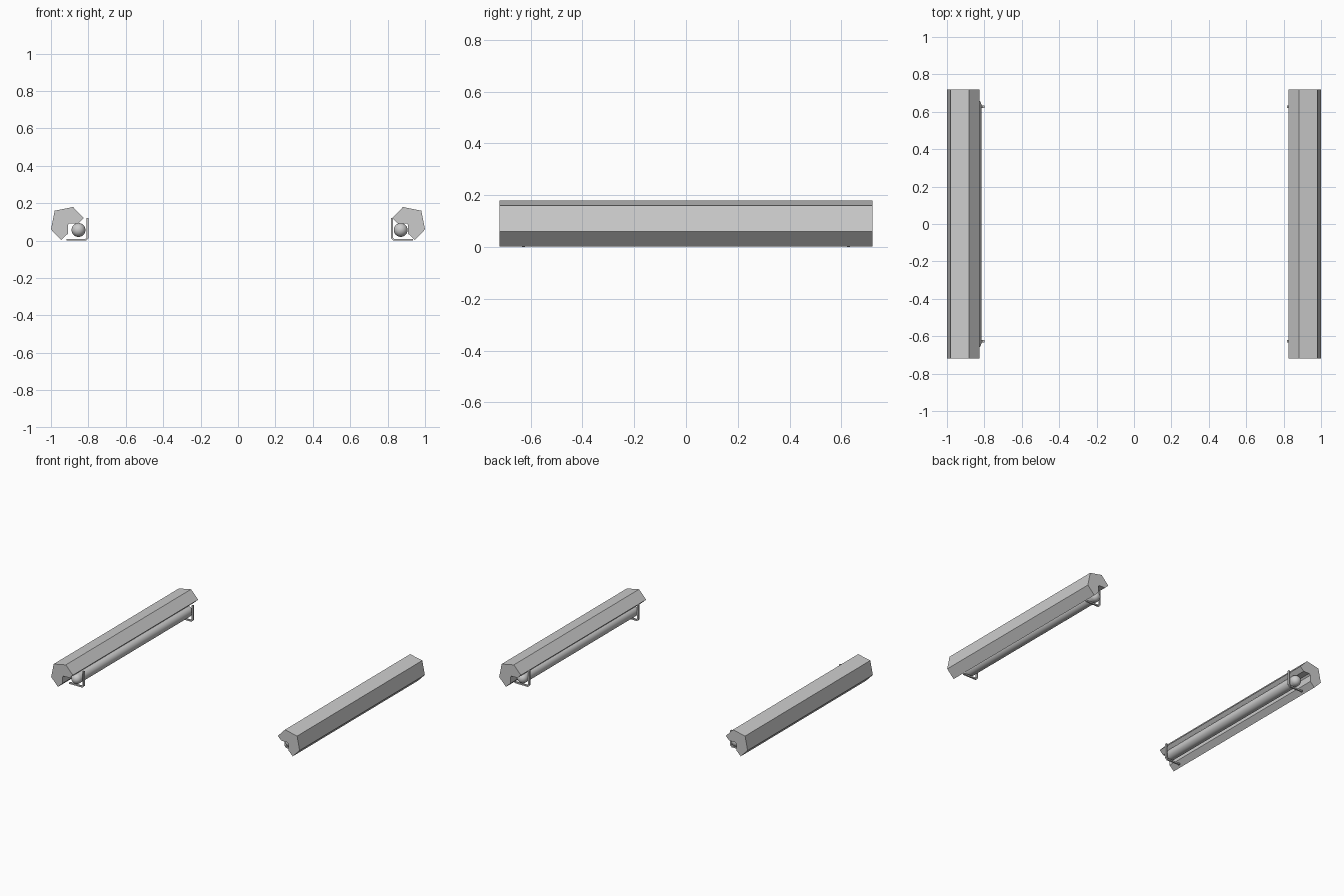
import bpy
import bmesh
import math
from mathutils import Vector, Matrix

old = bpy.data.objects.get("Cube")
if old:
    bpy.data.objects.remove(old, do_unlink=True)

grey = bpy.data.materials.new("light grey")
grey.use_nodes = True
color = (0.6, 0.6, 0.6, 1)
grey.diffuse_color = color
grey.node_tree.nodes["Principled BSDF"].inputs["Base Color"].default_value = color


def add_object(name, bm):
    bmesh.ops.recalc_face_normals(bm, faces=bm.faces)
    mesh = bpy.data.meshes.new(name)
    bm.to_mesh(mesh)
    bm.free()
    mesh.materials.append(grey)
    obj = bpy.data.objects.new(name, mesh)
    bpy.context.collection.objects.link(obj)
    return obj


def extrude_profile(name, points, side, y, depth):
    """Extrude an x-z outline along y, mirrored to the chosen side."""
    bm = bmesh.new()
    verts = [bm.verts.new((side * px, y - depth / 2, pz)) for px, pz in points]
    face = bm.faces.new(verts)
    moved = bmesh.ops.extrude_face_region(bm, geom=[face])["geom"]
    bmesh.ops.translate(bm, vec=(0, depth, 0),
                        verts=[v for v in moved if isinstance(v, bmesh.types.BMVert)])
    return add_object(name, bm)


def capsule(name, x, z, radius, half):
    """Smooth round tube with domed ends."""
    bm = bmesh.new()
    bmesh.ops.create_uvsphere(bm, u_segments=32, v_segments=16, radius=radius,
                              matrix=Matrix.Rotation(math.pi / 2, 4, 'X'))
    # Cut the ball at its equator and pull the halves apart
    for v in bm.verts:
        if v.co.y > 1e-5:
            v.co.y += half
        elif v.co.y < -1e-5:
            v.co.y -= half
        else:
            v.co.y = half
    equator = [e for e in bm.edges if all(abs(v.co.y - half) < 1e-6 for v in e.verts)]
    bottom = [f for f in bm.faces if f.calc_center_median().y < half
              and any(v.co.y < 0 for v in f.verts)]
    bmesh.ops.split(bm, geom=bottom)
    rims = [e for e in bm.edges if e.is_boundary]
    lower = {v for f in bm.faces if any(w.co.y < 0 for w in f.verts) for v in f.verts}
    for v in lower:
        if v.co.y > 0:
            v.co.y = -half
    bmesh.ops.bridge_loops(bm, edges=rims)
    bmesh.ops.translate(bm, vec=Vector((x, 0, z)), verts=bm.verts)
    for f in bm.faces:
        f.smooth = True
    return add_object(name, bm)


# Outline of the faceted housing with its inner channel
housing = [(1.0, 0.06), (0.98, 0.16), (0.882, 0.18), (0.825, 0.12), (0.853, 0.093),
           (0.9, 0.093), (0.91, 0.083), (0.91, 0.037), (0.945, 0.003)]

# Outline of the L-shaped clip, measured from its outer corner
clip = [(0, 0.12), (0, 0.012), (0.012, 0), (0.118, 0), (0.118, 0.01),
        (0.016, 0.01), (0.01, 0.016), (0.01, 0.12)]

for label, side, clip_x, tube_x in (("right", -1, 0.799, 0.853), ("left", 1, 0.818, 0.87)):
    extrude_profile(label + "_housing", housing, side, 0, 1.44)
    capsule(label + "_tube", side * tube_x, 0.057, 0.037, 0.635)
    outline = [(clip_x + px, pz) for px, pz in clip]
    for end, y in (("front", -0.627), ("back", 0.627)):
        extrude_profile(f"{label}_{end}_clip", outline, side, y, 0.012)
